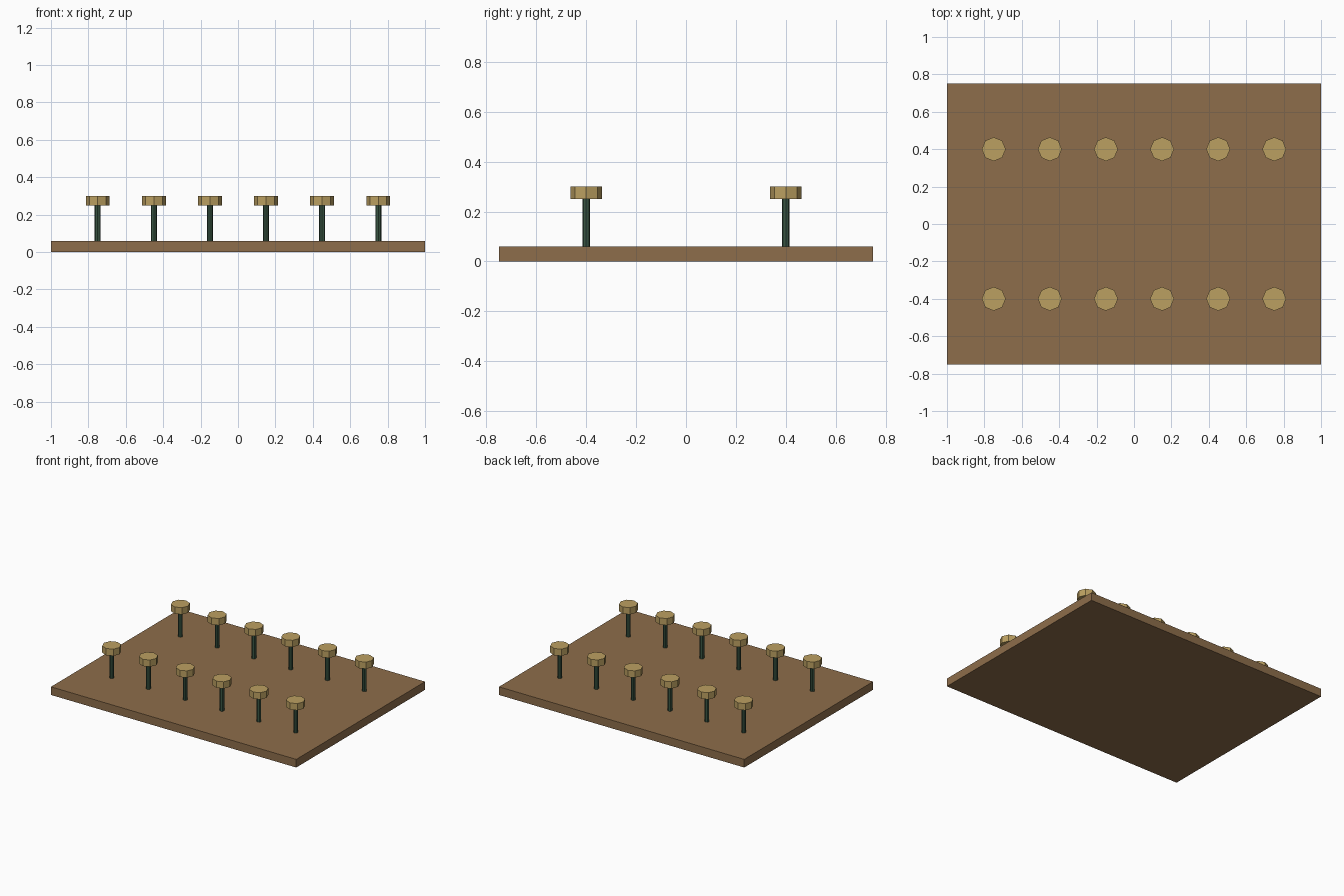
import bpy

if "Cube" in bpy.data.objects:
    bpy.data.objects.remove(bpy.data.objects["Cube"])


def material(name, color):
    m = bpy.data.materials.new(name)
    m.diffuse_color = (*color, 1)
    m.use_nodes = True
    m.node_tree.nodes["Principled BSDF"].inputs["Base Color"].default_value = m.diffuse_color
    return m


wood = material("board_wood", (0.27, 0.155, 0.07))
green = material("stem_green", (0.04, 0.09, 0.055))
tan = material("cap_tan", (0.50, 0.35, 0.12))


def peg_part(name, x, y, radius, z0, z1, mat):
    bpy.ops.mesh.primitive_cylinder_add(vertices=8, radius=radius, depth=z1 - z0,
                                        location=(x, y, (z0 + z1) / 2))
    ob = bpy.context.object
    ob.name = name
    ob.data.materials.append(mat)


# Base board
bpy.ops.mesh.primitive_cube_add(size=1, location=(0, 0, 0.03))
board = bpy.context.object
board.name = "board"
board.scale = (2, 1.5, 0.06)
board.data.materials.append(wood)

# Two rows of six pegs: stem plus wide cap
for row, y in (("front", -0.4), ("back", 0.4)):
    for i in range(6):
        x = -0.75 + 0.3 * i
        peg_part(f"{row}_stem_{i + 1}", x, y, 0.016, 0.055, 0.25, green)
        peg_part(f"{row}_cap_{i + 1}", x, y, 0.064, 0.25, 0.30, tan)
